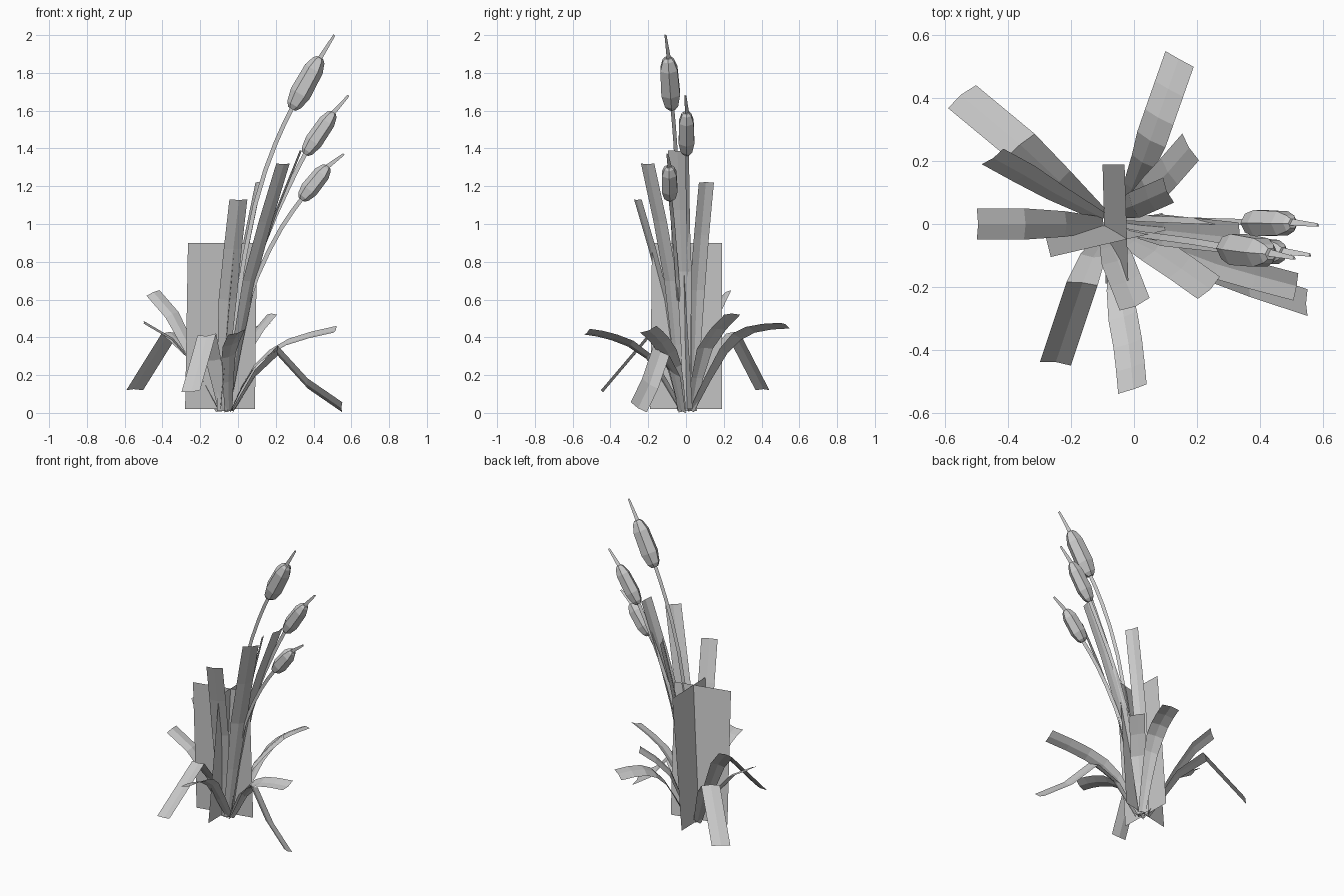
import bpy, math
from mathutils import Vector

if "Cube" in bpy.data.objects:
    bpy.data.objects.remove(bpy.data.objects["Cube"])

grey = bpy.data.materials.new("plain grey")
grey.diffuse_color = (0.6, 0.6, 0.6, 1)
grey.use_nodes = True
grey.node_tree.nodes["Principled BSDF"].inputs["Base Color"].default_value = grey.diffuse_color


def make(name, verts, faces):
    me = bpy.data.meshes.new(name)
    me.from_pydata([tuple(v) for v in verts], [], faces)
    me.materials.append(grey)
    ob = bpy.data.objects.new(name, me)
    bpy.context.collection.objects.link(ob)
    return ob


def smooth_path(pts, steps):
    """Catmull-Rom samples through a few points."""
    p = [Vector(q) for q in pts]
    p = [2 * p[0] - p[1]] + p + [2 * p[-1] - p[-2]]
    out = []
    for i in range(1, len(p) - 2):
        a, b, c, d = p[i - 1:i + 3]
        for s in range(steps):
            t = s / steps
            out.append(0.5 * (2 * b + (c - a) * t + (2 * a - 5 * b + 4 * c - d) * t * t
                              + (3 * b - a - 3 * c + d) * t ** 3))
    return out + [p[-2]]


def blade(name, pts, across, width, steps=1):
    """Leaf strip with a shallow centre fold; 'across' is its width direction."""
    path = smooth_path(pts, steps)
    side = Vector(across).normalized()
    verts, faces = [], []
    n = len(path)
    for i, p in enumerate(path):
        tan = path[min(i + 1, n - 1)] - path[max(i - 1, 0)]
        nor = side.cross(tan).normalized()
        w = width * (0.45 + 0.55 * min(1, i / (n - 1) / 0.5)) / 2
        verts += [p - side * w, p + nor * w * 0.16, p + side * w]
        if i:
            k = 3 * i
            faces += [(k - 3, k - 2, k + 1, k), (k - 2, k - 1, k + 2, k + 1)]
    make(name, verts, faces)


def tube(name, path, radii, sides, phase=0.0):
    """Faceted tube along a path with a radius at each point."""
    path = [Vector(p) for p in path]
    verts, faces = [], []
    n = len(path)
    for i, p in enumerate(path):
        tan = (path[min(i + 1, n - 1)] - path[max(i - 1, 0)]).normalized()
        u = tan.cross(Vector((0, 1, 0))).normalized()
        v = tan.cross(u)
        for s in range(sides):
            a = math.tau * s / sides + phase
            verts.append(p + (u * math.cos(a) + v * math.sin(a)) * radii[i])
            if i:
                k, t = i * sides, (s + 1) % sides
                faces.append((k - sides + s, k - sides + t, k + t, k + s))
    faces += [tuple(reversed(range(sides))), tuple(range((n - 1) * sides, n * sides))]
    make(name, verts, faces)


# Crossed upright leaf sheets
make("wide_sheet", [(-.28, -.045, .02), (.09, .035, .02), (.10, -.02, .9), (-.265, -.105, .9)],
     [(0, 1, 2, 3)])
make("cross_sheet", [(-.10, .19, .02), (-.09, -.19, .02), (-.018, -.18, .9), (-.03, .19, .9)],
     [(0, 1, 2, 3)])

# Tall upright blades
blade("tall_blade_front", [(-.09, -.03, .01), (-.055, -.11, .6), (.002, -.255, 1.13)], (.095, .04, 0), .103, 2)
blade("tall_blade_right", [(-.06, -.03, .01), (.06, -.08, .7), (.238, -.203, 1.32)], (.07, .07, 0), .10, 2)
blade("tall_blade_middle", [(-.05, 0, .01), (.09, -.02, .75), (.33, -.045, 1.39)], (.06, 1, 0), .10, 2)
blade("tall_blade_back", [(-.06, .04, .01), (0, .06, .65), (.11, .108, 1.22)], (.035, -.08, 0), .087, 2)

# Arching blades
blade("arch_blade_back", [(-.04, .03, .01), (.03, .2, .33), (.08, .34, .44), (.145, .525, .462)],
      (.09, -.05, .03), .107, 2)
blade("arch_blade_back_right", [(-.04, .03, .01), (.05, .1, .34), (.18, .245, .52)], (.05, -.08, 0), .10, 2)
blade("arch_blade_front", [(-.05, -.02, .01), (-.05, -.2, .3), (-.02, -.38, .4), (-.005, -.525, .43)],
      (.09, .03, .03), .10, 2)
blade("arch_blade_right", [(-.04, -.02, .01), (.08, -.06, .24), (.26, -.13, .375), (.515, -.2, .443)],
      (.015, .085, .035), .095, 2)
blade("arch_blade_left", [(-.1, 0, .01), (-.22, 0, .24), (-.35, 0, .39), (-.5, 0, .478)], (0, 1, .1), .10, 1)
blade("arch_blade_back_left", [(-.1, .02, .01), (-.25, .1, .33), (-.35, .16, .52), (-.45, .215, .635)],
      (.07, .05, .03), .09, 1)

# Bent blades with drooping ends
blade("bent_blade_right", [(-.03, -.02, .01), (.09, -.06, .21), (.21, -.13, .33), (.37, -.19, .155), (.552, -.25, .03)],
      (.0, .08, -.05), .1)
blade("bent_blade_front_left", [(-.08, -.02, .01), (-.13, -.10, .28), (-.165, -.19, .415), (-.25, -.445, .115)],
      (.09, -.01, .01), .10)
blade("bent_blade_back_left", [(-.1, .02, .01), (-.24, .14, .3), (-.36, .25, .42), (-.547, .405, .12)],
      (.085, .07, 0), .115)

# Reeds: stem points, head start, head end, spike tip, head radius
reeds = [
    ([(-.06, -.01, .01), (-.01, -.03, .55), (.09, -.045, 1.1), (.2, -.06, 1.43)],
     (.285, -.075, 1.61), (.435, -.095, 1.88), (.51, -.11, 2.0), .057),
    ([(-.06, .02, .01), (.02, .015, .5), (.13, .01, .88), (.27, .005, 1.2)],
     (.355, .003, 1.37), (.505, .002, 1.59), (.585, -.005, 1.68), .048),
    ([(-.05, -.01, .01), (.01, -.03, .42), (.1, -.05, .72), (.23, -.07, .98)],
     (.335, -.085, 1.13), (.475, -.09, 1.305), (.56, -.10, 1.37), .048),
]
for i, (stem, lo, hi, tip, r) in enumerate(reeds, 1):
    path = smooth_path(stem + [lo], 2)
    tube(f"reed_stem_{i}", path, [.013] * len(path), 3, math.pi / 6)
    lo, hi = Vector(lo), Vector(hi)
    tube(f"reed_head_{i}", [lo.lerp(hi, t) for t in (0, .08, .3, .78, .95, 1)],
         [r * .4, r * .72, r, r * .92, r * .6, r * .35], 6)
    tube(f"reed_spike_{i}", [hi - (hi - lo) * .05, hi, Vector(tip)], [.014, .014, .007], 3, math.pi / 6)
